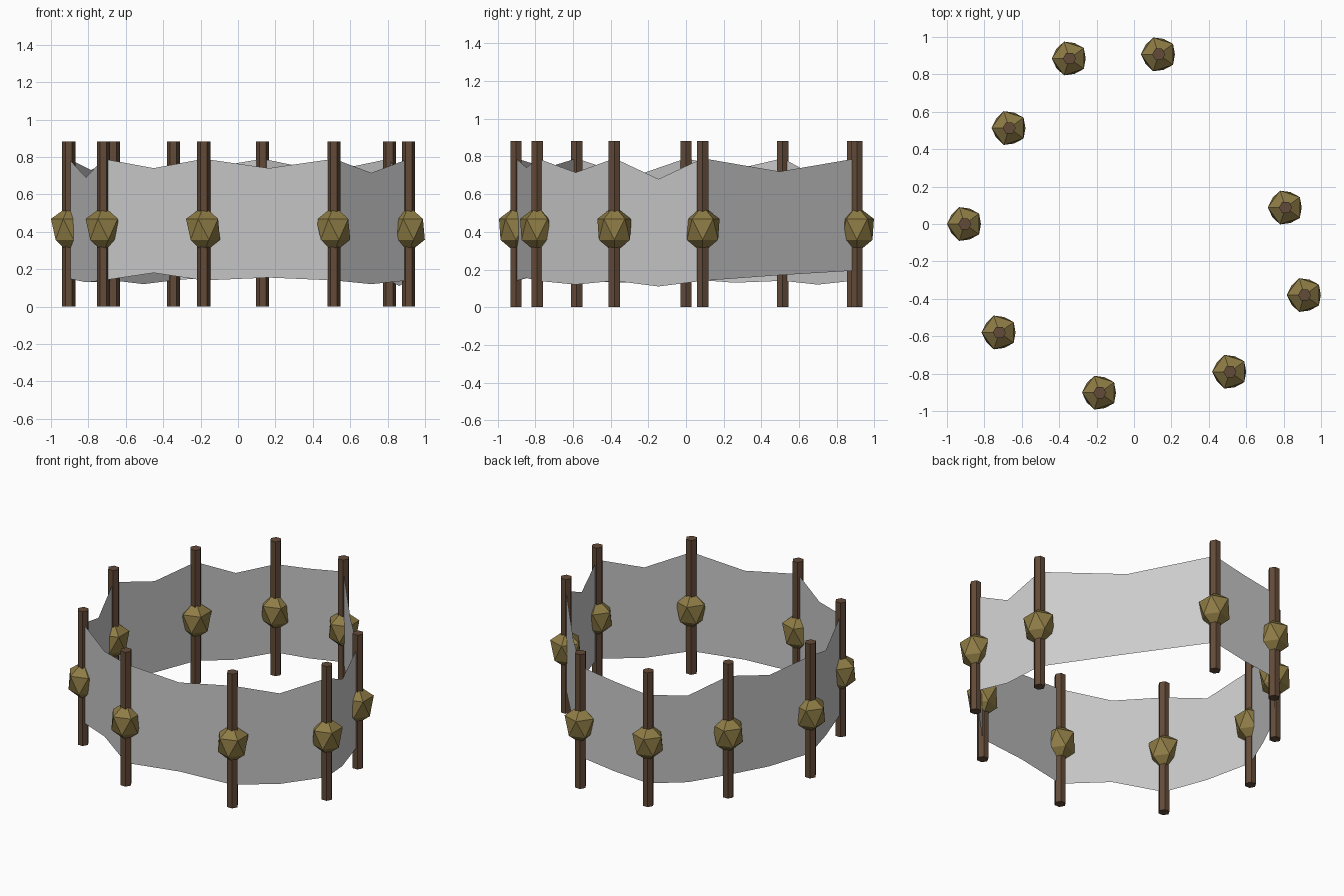
import bpy, bmesh
from math import radians
from mathutils import Matrix, Vector

if "Cube" in bpy.data.objects:
    bpy.data.objects.remove(bpy.data.objects["Cube"])

def material(name, rgb):
    m = bpy.data.materials.new(name)
    m.diffuse_color = (*rgb, 1)
    m.use_nodes = True
    m.node_tree.nodes["Principled BSDF"].inputs["Base Color"].default_value = m.diffuse_color
    return m

def add_object(name, bm, mat=None):
    me = bpy.data.meshes.new(name)
    bm.to_mesh(me)
    bm.free()
    if mat:
        me.materials.append(mat)
    ob = bpy.data.objects.new(name, me)
    bpy.context.collection.objects.link(ob)
    return ob

wood = material("wood", (0.125, 0.07, 0.04))
knot = material("knot", (0.27, 0.2, 0.06))

# Per post, going round: x, y, cloth top and bottom at the post,
# cloth top and bottom halfway to the next post
posts = [
    (-0.72, -0.58, 0.79, 0.14, 0.74, 0.18),
    (-0.183, -0.902, 0.79, 0.14, 0.74, 0.155),
    (0.513, -0.79, 0.79, 0.14, 0.715, 0.12),
    (0.912, -0.38, 0.79, 0.14, 0.68, 0.11),
    (0.81, 0.088, 0.79, 0.14, 0.72, 0.17),
    (0.132, 0.907, 0.79, 0.195, 0.75, 0.16),
    (-0.345, 0.885, 0.72, 0.14, 0.69, 0.12),
    (-0.667, 0.513, 0.79, 0.14, 0.73, 0.13),
    (-0.905, 0.0, 0.79, 0.15, 0.69, 0.13),
]
HEIGHT, RADIUS = 0.882, 0.035

# Six-sided posts, each with a faceted lump, wider at the top, at mid height
for i, (x, y, *_) in enumerate(posts):
    bm = bmesh.new()
    bmesh.ops.create_cone(bm, cap_ends=True, segments=6, radius1=RADIUS, radius2=RADIUS,
                          depth=HEIGHT, matrix=Matrix.Translation((x, y, HEIGHT / 2))
                          @ Matrix.Rotation(radians(90), 4, 'Z'))
    add_object(f"post_{i + 1}", bm, wood)
    bm = bmesh.new()
    bmesh.ops.create_icosphere(bm, subdivisions=1, radius=0.1,
                               matrix=Matrix.Rotation(radians(180), 4, 'Z'))
    for v in bm.verts:
        s = 1.06 if v.co.z > 0 else 0.97
        v.co = Vector((x + v.co.x * s, y + v.co.y * s, 0.413 + v.co.z * 1.25))
    add_object(f"knot_{i + 1}", bm, knot)

# Sagging cloth ring strung through the posts
bm = bmesh.new()
columns = []
for i, (x, y, top, bottom, mid_top, mid_bottom) in enumerate(posts):
    nx, ny = posts[(i + 1) % len(posts)][:2]
    mx, my = (x + nx) / 2, (y + ny) / 2
    columns.append((bm.verts.new((x, y, bottom)), bm.verts.new((x, y, top))))
    columns.append((bm.verts.new((mx, my, mid_bottom)), bm.verts.new((mx, my, mid_top))))
for i, (lo, hi) in enumerate(columns):
    lo2, hi2 = columns[(i + 1) % len(columns)]
    bm.faces.new((lo, lo2, hi2, hi))
add_object("cloth_wall", bm)
